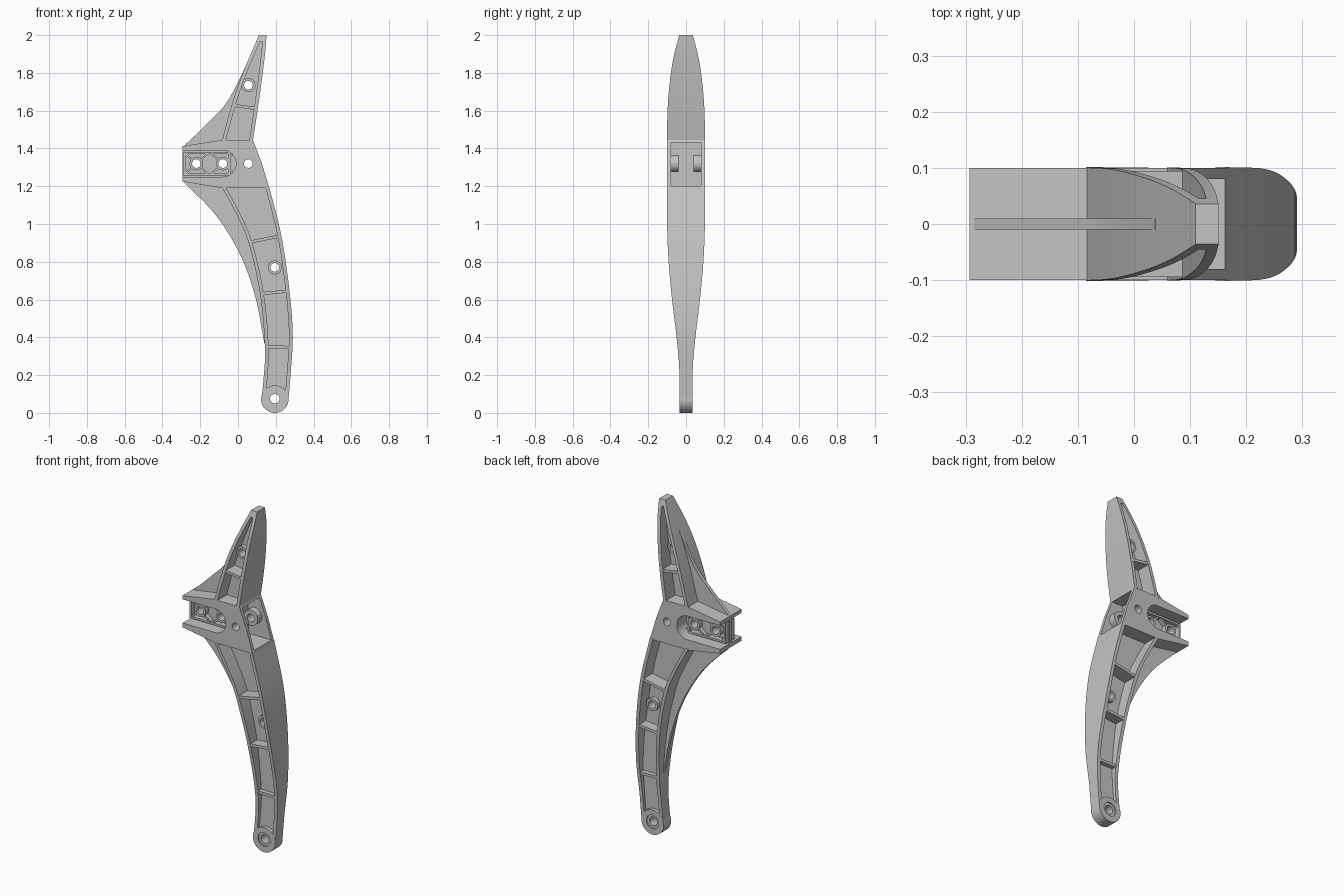
import bpy, bmesh, math

if "Cube" in bpy.data.objects:
    bpy.data.objects.remove(bpy.data.objects["Cube"])

GREY = bpy.data.materials.new("light_grey")
GREY.diffuse_color = (0.55, 0.55, 0.55, 1)
GREY.use_nodes = True
GREY.node_tree.nodes["Principled BSDF"].inputs["Base Color"].default_value = GREY.diffuse_color


def make(name, bm):
    bmesh.ops.recalc_face_normals(bm, faces=bm.faces)
    me = bpy.data.meshes.new(name)
    bm.to_mesh(me)
    bm.free()
    ob = bpy.data.objects.new(name, me)
    bpy.context.collection.objects.link(ob)
    me.materials.append(GREY)
    return ob


def curve(points):
    """Smooth function through (z, value) points."""
    n = len(points)

    def slope(i):
        a, b = points[max(i - 1, 0)], points[min(i + 1, n - 1)]
        return (b[1] - a[1]) / (b[0] - a[0])

    def f(z):
        z = min(max(z, points[0][0]), points[-1][0])
        i = max(k for k in range(n - 1) if points[k][0] <= z)
        (z0, v0), (z1, v1) = points[i], points[i + 1]
        h = z1 - z0
        t = (z - z0) / h
        return (v0 * (2*t**3 - 3*t*t + 1) + slope(i) * h * (t**3 - 2*t*t + t)
                + v1 * (3*t*t - 2*t**3) + slope(i + 1) * h * (t**3 - t*t))
    return f


def loft(name, z0, z1, left, right, half, steps=24):
    """Solid between two x curves, with half thickness in y given by height."""
    bm = bmesh.new()
    rings = []
    for i in range(steps + 1):
        z = z0 + (z1 - z0) * i / steps
        l, r, h = left(z), right(z), half(z)
        r = max(r, l + 0.0005)
        rings.append([bm.verts.new(p) for p in ((l, -h, z), (r, -h, z), (r, h, z), (l, h, z))])
    for a, b in zip(rings, rings[1:]):
        for k in range(4):
            bm.faces.new((a[k], a[(k + 1) % 4], b[(k + 1) % 4], b[k]))
    bm.faces.new(rings[0])
    bm.faces.new(rings[-1])
    ob = make(name, bm)
    bpy.ops.object.select_all(action='DESELECT')
    bpy.context.view_layer.objects.active = ob
    ob.select_set(True)
    bpy.ops.object.shade_smooth_by_angle(angle=math.radians(30))
    return ob


def prism(name, outline, y0, y1):
    """Outline in x and z, extruded along y."""
    bm = bmesh.new()
    a = [bm.verts.new((x, y0, z)) for x, z in outline]
    b = [bm.verts.new((x, y1, z)) for x, z in outline]
    bm.faces.new(a)
    bm.faces.new(b)
    for i in range(len(a)):
        j = (i + 1) % len(a)
        bm.faces.new((a[i], a[j], b[j], b[i]))
    return make(name, bm)


def circle(x, z, r, n=32, start=0, sweep=2 * math.pi):
    return [(x + r * math.cos(start + sweep * i / n), z + r * math.sin(start + sweep * i / n))
            for i in range(n)]


def box(x0, x1, z0, z1):
    return [(x0, z0), (x1, z0), (x1, z1), (x0, z1)]


def bar(x0, z0, x1, z1, t):
    d = math.hypot(x1 - x0, z1 - z0)
    nx, nz = -(z1 - z0) / d * t / 2, (x1 - x0) / d * t / 2
    return [(x0 + nx, z0 + nz), (x1 + nx, z1 + nz), (x1 - nx, z1 - nz), (x0 - nx, z0 - nz)]


def cut(ob, *shapes):
    """Subtract prisms given as (outline, y0, y1)."""
    for outline, y0, y1 in shapes:
        c = prism("cutter", outline, y0, y1)
        c.hide_render = True
        m = ob.modifiers.new("cut", 'BOOLEAN')
        m.operation, m.object, m.solver = 'DIFFERENCE', c, 'EXACT'
        me = bpy.data.meshes.new_from_object(ob.evaluated_get(bpy.context.evaluated_depsgraph_get()))
        ob.modifiers.clear()
        ob.data = me
        bpy.data.objects.remove(c)


def hole(x, z, r=0.023):
    return circle(x, z, r, 24), -0.2, 0.2


def tube(name, x, z, r, y0, y1, inner=0.023):
    cut(prism(name, circle(x, z, r), y0, y1), hole(x, z, inner))


# Shared curves by height
width = curve([(0, .035), (.22, .035), (.4, .05), (.6, .074), (.8, .092), (1.0, .1), (1.5, .1),
               (1.65, .095), (1.8, .08), (1.9, .062), (2, .036)])
leg_l = curve([(.06, .123), (.2, .137), (.34, .143), (.64, .115), (.92, .05), (1.06, -.012), (1.2, -.088)])
leg_r = curve([(.06, .266), (.2, .278), (.41, .290), (.65, .272), (.945, .228), (1.2, .164)])
arm_l = curve([(1.44, -.085), (1.63, -.033), (1.78, .018), (2, .11)])
arm_r = curve([(1.44, .079), (1.66, .112), (1.9, .143), (2, .151)])
fin_low = curve([(.36, .141), (.62, .09), (.84, .01), (1.05, -.12), (1.225, -.29)])
fin_top = curve([(1.41, -.29), (1.5, -.195), (1.63, -.07), (1.775, .012), (1.85, .046)])
web = lambda z: 0.015
thin = lambda z: 0.01
T = 0.02


def shift(f, d):
    return lambda z: f(z) + d


# Rails and web of the leg and of the upper arm
for part, l, r, z0, z1 in (("leg", leg_l, leg_r, .075, 1.195), ("arm", arm_l, arm_r, 1.44, 2.0)):
    loft(part + "_left_rail", z0, z1, l, shift(l, T), width)
    loft(part + "_right_rail", z0, z1, shift(r, -T), r, width)
    w = loft(part + "_web", z0, z1, shift(l, .005), shift(r, -.005), web)
    hx, hz = (.195, .77) if part == "leg" else (.055, 1.735)
    cut(w, hole(hx, hz), hole(.195, .075, .05))
    tube(part + "_boss", hx, hz, .037, -.04, .04)

# Cross ribs follow the width of the body
for n, (z, tilt, l, r) in enumerate(((.92, .2, leg_l, leg_r), (.638, .09, leg_l, leg_r),
                                     (.348, -.02, leg_l, leg_r), (1.62, -.14, arm_l, arm_r))):
    x0, x1 = l(z) + .006, r(z) - .006
    h = width(z) - .002
    dz = tilt * (x1 - x0) / 2
    prism("cross_rib_%d" % n, bar(x0, z - dz, x1, z + dz, .016), -h, h)
loft("arm_tip", 1.965, 2.0, arm_l, arm_r, width, 3)

# Round foot eye
foot = prism("foot_eye", circle(.195, .073, .073, 48), -.035, .035)
cut(foot, hole(.195, .075, .025), (circle(.195, .075, .04), -.1, -.028), (circle(.195, .075, .04), .028, .1))

# Thin fins between the hub and the limbs
loft("lower_fin", .37, 1.225, fin_low, shift(leg_l, .008), thin)
loft("upper_fin", 1.415, 1.83, fin_top, shift(arm_l, .008), thin)

# Hub with side slots open to the left and a pocket open to the right
hub = prism("hub", [(-.293, 1.412), (-.085, 1.445), (.079, 1.445), (.125, 1.325), (.166, 1.19),
                    (-.085, 1.19), (-.293, 1.225)], -.1, .1)
slot = [(-.4, 1.25)] + circle(-.08, 1.32, .07, 16, -math.pi / 2, math.pi) + [(-.08, 1.39), (-.4, 1.39)]
cut(hub, (slot, -.2, -.01), (slot, .01, .2), (box(.01, .4, 1.202, 1.432), -.08, .08),
    hole(.055, 1.32), hole(-.22, 1.32), hole(-.08, 1.32))
for s in (-1, 1):
    tube("hub_boss", .055, 1.32, .046, s * .04, s * .082)

# Framed panel inside the slots, with bosses and diamond ribs
frame = prism("panel_frame", box(-.288, -.04, 1.258, 1.382), -.04, .04)
cut(frame, (box(-.276, -.052, 1.27, 1.37), -.2, .2))
for x in (-.22, -.08):
    tube("panel_boss", x, 1.32, .036, -.04, .04)
    for sx in (-1, 1):
        for sz in (-1, 1):
            prism("panel_rib", bar(x + sx * .024, 1.32 + sz * .022, x + sx * .062, 1.32 + sz * .054, .01),
                  -.035, .035)
